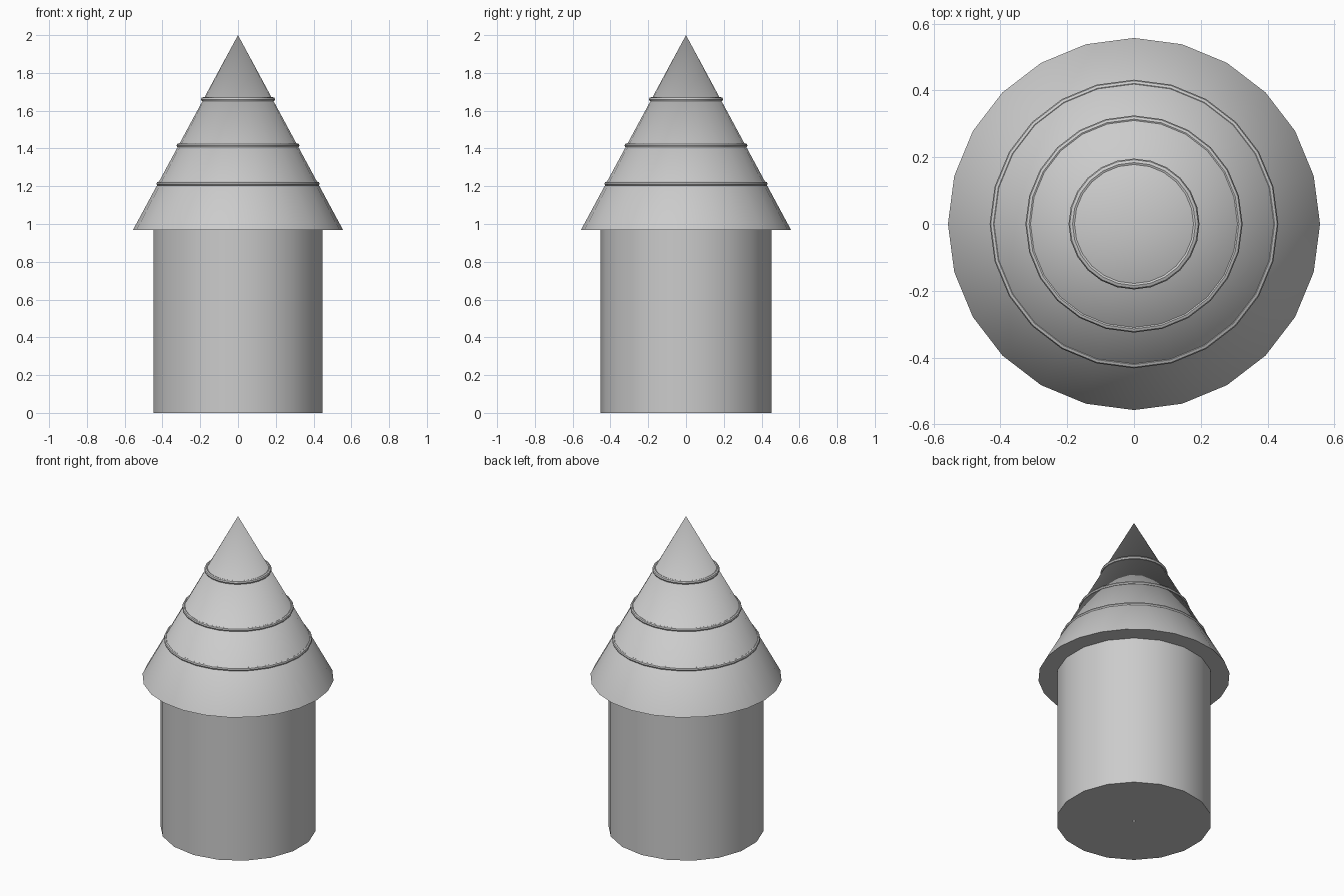
import bpy, bmesh, math

if "Cube" in bpy.data.objects:
    bpy.data.objects.remove(bpy.data.objects["Cube"])


def lathe(name, profile, sides, start=0.0, closed=False):
    """Spin an (r, z) profile around z; r = 0 points merge into a tip."""
    bm = bmesh.new()
    rings = []
    for r, z in profile:
        if r == 0:
            rings.append([bm.verts.new((0, 0, z))] * sides)
        else:
            angles = [start + 2 * math.pi * i / sides for i in range(sides)]
            rings.append([bm.verts.new((r * math.cos(a), r * math.sin(a), z)) for a in angles])
    pairs = list(zip(rings, rings[1:]))
    if closed:
        pairs.append((rings[-1], rings[0]))
    for low, high in pairs:
        for i in range(sides):
            j = (i + 1) % sides
            bm.faces.new(list(dict.fromkeys((low[i], low[j], high[j], high[i]))))
    bmesh.ops.recalc_face_normals(bm, faces=bm.faces)
    mesh = bpy.data.meshes.new(name)
    bm.to_mesh(mesh)
    bm.free()
    obj = bpy.data.objects.new(name, mesh)
    bpy.context.collection.objects.link(obj)
    bpy.ops.object.select_all(action='DESELECT')
    obj.select_set(True)
    bpy.context.view_layer.objects.active = obj
    bpy.ops.object.shade_smooth_by_angle(angle=math.radians(30))
    return obj


ROOF_R, EAVES_Z, TIP_Z = 0.557, 0.967, 2.0

# Round wall with a tiny drain hole in its floor
lathe("tower_wall", [(0.007, 0), (0.453, 0), (0.453, EAVES_Z)], 18, math.pi / 2)

# Conical roof with a flat overhanging underside
lathe("roof", [(0.44, EAVES_Z), (ROOF_R, EAVES_Z), (0, TIP_Z)], 24)

# Thin bands around the roof
for label, z, radius, thick in (("lower", 1.213, 0.421, 0.011),
                                ("middle", 1.416, 0.314, 0.011),
                                ("upper", 1.660, 0.184, 0.012)):
    section = [(radius + thick * math.cos(k * math.pi / 4),
                z + thick * math.sin(k * math.pi / 4)) for k in range(8)]
    lathe(label + "_roof_band", section, 24, closed=True)
